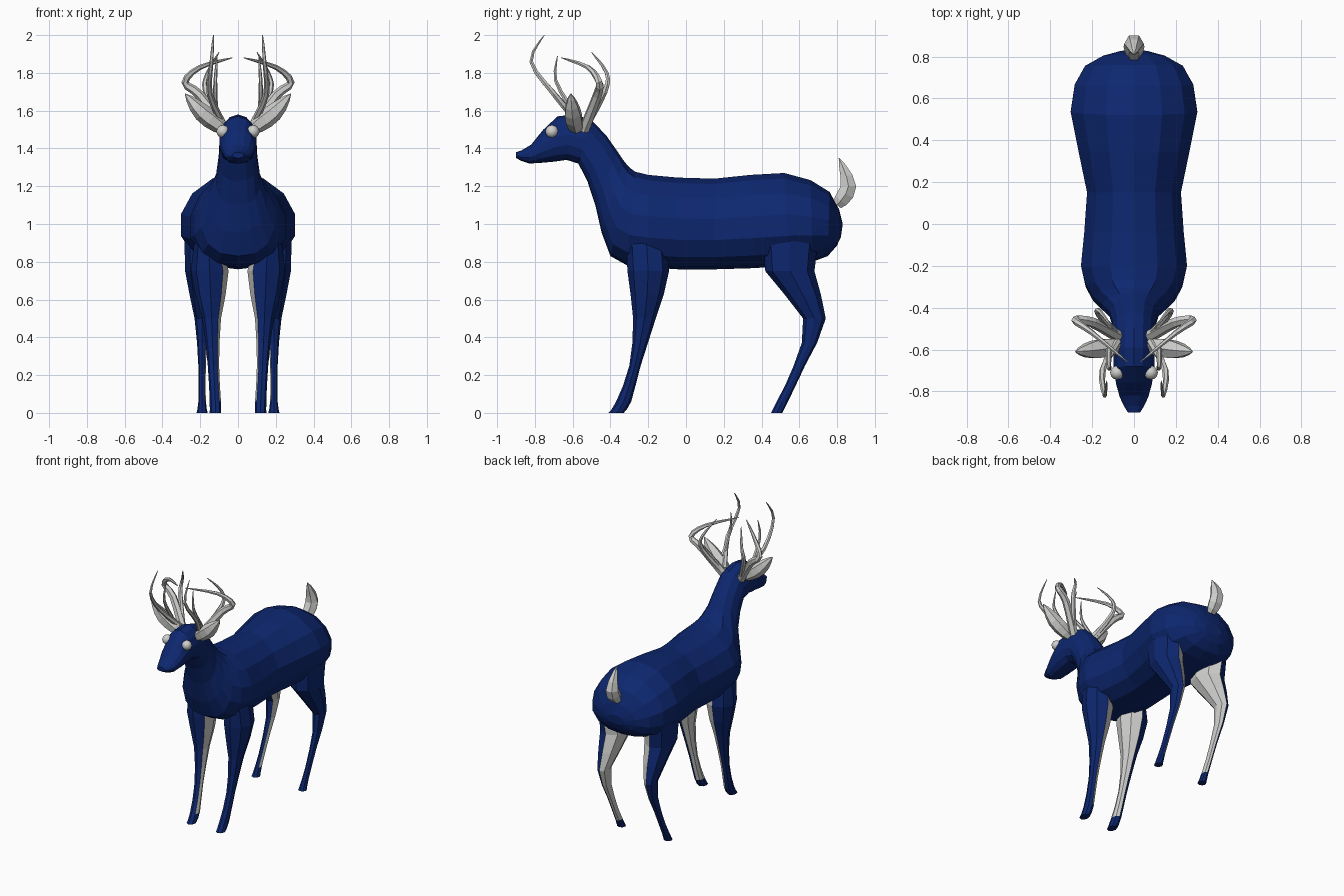
import bpy
import bmesh
from math import sin, cos, pi
from mathutils import Vector

if "Cube" in bpy.data.objects:
    bpy.data.objects.remove(bpy.data.objects["Cube"])


def make_material(name, red, green, blue):
    colour = (red, green, blue, 1)
    material = bpy.data.materials.new(name)
    material.use_nodes = True
    material.diffuse_color = colour
    shader = material.node_tree.nodes["Principled BSDF"]
    shader.inputs["Base Color"].default_value = colour
    return material


navy = make_material("navy_coat", .004, .02, .16)
pale = make_material("pale_grey", .62, .62, .61)


def flowing(keys, steps):
    """Pass a smooth curve through a few key stations of any dimension."""
    keys = [Vector(key) for key in keys]
    padded = [keys[0]] + keys + [keys[-1]]
    stations = []
    for before, start, end, after in zip(padded, padded[1:], padded[2:], padded[3:]):
        leave, arrive = (end - before) / 2, (after - start) / 2
        for step in range(steps):
            t = step / steps
            ease = t * t * (3 - 2 * t)
            stations.append(start.lerp(end, ease)
                            + leave * t * (1 - t) ** 2
                            - arrive * t * t * (1 - t))
    return stations + [keys[-1]]


def angles(sides):
    return [2 * pi * side / sides for side in range(sides)]


def finish(name, bm, materials, paired):
    mesh = bpy.data.meshes.new(name)
    bm.to_mesh(mesh)
    bm.free()
    for material in materials:
        mesh.materials.append(material)
    part = bpy.data.objects.new(name, mesh)
    bpy.context.collection.objects.link(part)
    if paired:
        mirror = part.modifiers.new("Mirror", 'MIRROR')
        mirror.use_mirror_merge = False
    return part


def loft(name, rings, materials, paired=False):
    """Skin a list of equally sized closed rings and cap both ends."""
    bm = bmesh.new()
    loops = [[bm.verts.new(point) for point in ring] for ring in rings]
    for lower, upper in zip(loops, loops[1:]):
        for i in range(len(lower)):
            bm.faces.new((lower[i - 1], lower[i], upper[i], upper[i - 1]))
    bm.faces.new(loops[0])
    bm.faces.new(loops[-1])
    bmesh.ops.recalc_face_normals(bm, faces=bm.faces)
    return finish(name, bm, materials, paired)


def trunk_ring(station):
    """Egg-shaped section, widest low down, between belly and back points."""
    belly_y, belly_z, back_y, back_z, width = station
    belly, back = Vector((0, belly_y, belly_z)), Vector((0, back_y, back_z))
    ring = []
    for angle in angles(14):
        height = ((1 - cos(angle)) / 2) ** 1.2
        ring.append(belly.lerp(back, height) + Vector((width * sin(angle), 0, 0)))
    return ring


def leg(name, keys):
    """Loft level rings: height, centre y, half depth, centre x, half width."""
    rings = [[Vector((x + width * cos(angle), y + depth * sin(angle), z))
              for angle in angles(8)]
             for z, y, depth, x, width in flowing(keys, 2)]
    part = loft(name, rings, [navy, pale], paired=True)
    # Pale inner side between foot and belly
    for face in part.data.polygons:
        inward = face.normal.x < -.3 and face.normal.y > -.65
        if inward and .08 < face.center.z < .85:
            face.material_index = 1


def horn(name, path, radius, leaf=False, paired=True):
    """Tapered tube along a path; a leaf swells in the middle."""
    points = flowing(path, 3)
    last = len(points) - 1
    rings = []
    for i, point in enumerate(points):
        t = i / last
        swell = sin(pi * (.2 + .8 * t)) if leaf else (1 - t) ** .6
        size = max(radius * swell, .002)
        along = points[min(i + 1, last)] - points[max(i - 1, 0)]
        across = along.cross(Vector((0, 1, 0))).normalized()
        outward = along.cross(across).normalized()
        rings.append([point + size * (across * cos(angle) + outward * sin(angle))
                      for angle in angles(6)])
    loft(name, rings, [pale], paired)


# Body, neck and head in one skin, from rump to nose
trunk = [
    (.82, .93, .83, 1, .07),
    (.75, .83, .76, 1.17, .24),
    (.55, .78, .52, 1.27, .31),
    (.15, .76, .15, 1.24, .23),
    (-.2, .77, -.2, 1.26, .26),
    (-.4, .83, -.3, 1.3, .2),
    (-.48, 1.1, -.36, 1.38, .12),
    (-.57, 1.32, -.5, 1.55, .1),
    (-.7, 1.33, -.68, 1.57, .1),
    (-.83, 1.32, -.82, 1.42, .07),
    (-.9, 1.35, -.9, 1.38, .03),
]
loft("body_neck_head", [trunk_ring(s) for s in flowing(trunk, 2)], [navy])

# Legs, from hidden shoulder or hip down to the hoof
leg("front_legs", [
    (1, -.22, .1, .16, .05),
    (.75, -.2, .11, .15, .1),
    (.5, -.22, .06, .14, .05),
    (.25, -.27, .03, .13, .03),
    (.06, -.33, .04, .12, .03),
    (0, -.37, .04, .12, .03),
])
leg("rear_legs", [
    (1, .57, .15, .2, .08),
    (.75, .55, .13, .18, .1),
    (.5, .68, .06, .19, .04),
    (.25, .6, .03, .19, .02),
    (.06, .51, .03, .19, .02),
    (0, .48, .03, .19, .03),
])

# Upturned tail and leaf-shaped ears
horn("tail", [(0, .8, 1.1), (0, .86, 1.2), (0, .81, 1.35)], .05, leaf=True, paired=False)
horn("ears", [(.07, -.58, 1.5), (.19, -.6, 1.59), (.28, -.61, 1.69)], .05, leaf=True)

# Antlers: a main beam curling forward, and three upright tines
horn("antler_beams", [(.07, -.54, 1.5), (.2, -.47, 1.68), (.28, -.46, 1.75),
                      (.2, -.52, 1.83), (.03, -.66, 1.88)], .03)
horn("antler_front_tines", [(.08, -.56, 1.53), (.15, -.7, 1.69),
                            (.14, -.82, 1.86), (.13, -.75, 2)], .02)
horn("antler_middle_tines", [(.12, -.6, 1.6), (.12, -.69, 1.76), (.11, -.68, 1.89)], .015)
horn("antler_rear_tines", [(.07, -.54, 1.5), (.17, -.43, 1.7),
                           (.16, -.42, 1.8), (.1, -.5, 1.91)], .02)

# Round eyes
eye = bmesh.new()
bmesh.ops.create_uvsphere(eye, u_segments=12, v_segments=8, radius=.034)
bmesh.ops.translate(eye, verts=eye.verts, vec=(.08, -.71, 1.49))
for face in eye.faces:
    face.smooth = True
finish("eyes", eye, [pale], paired=True)
